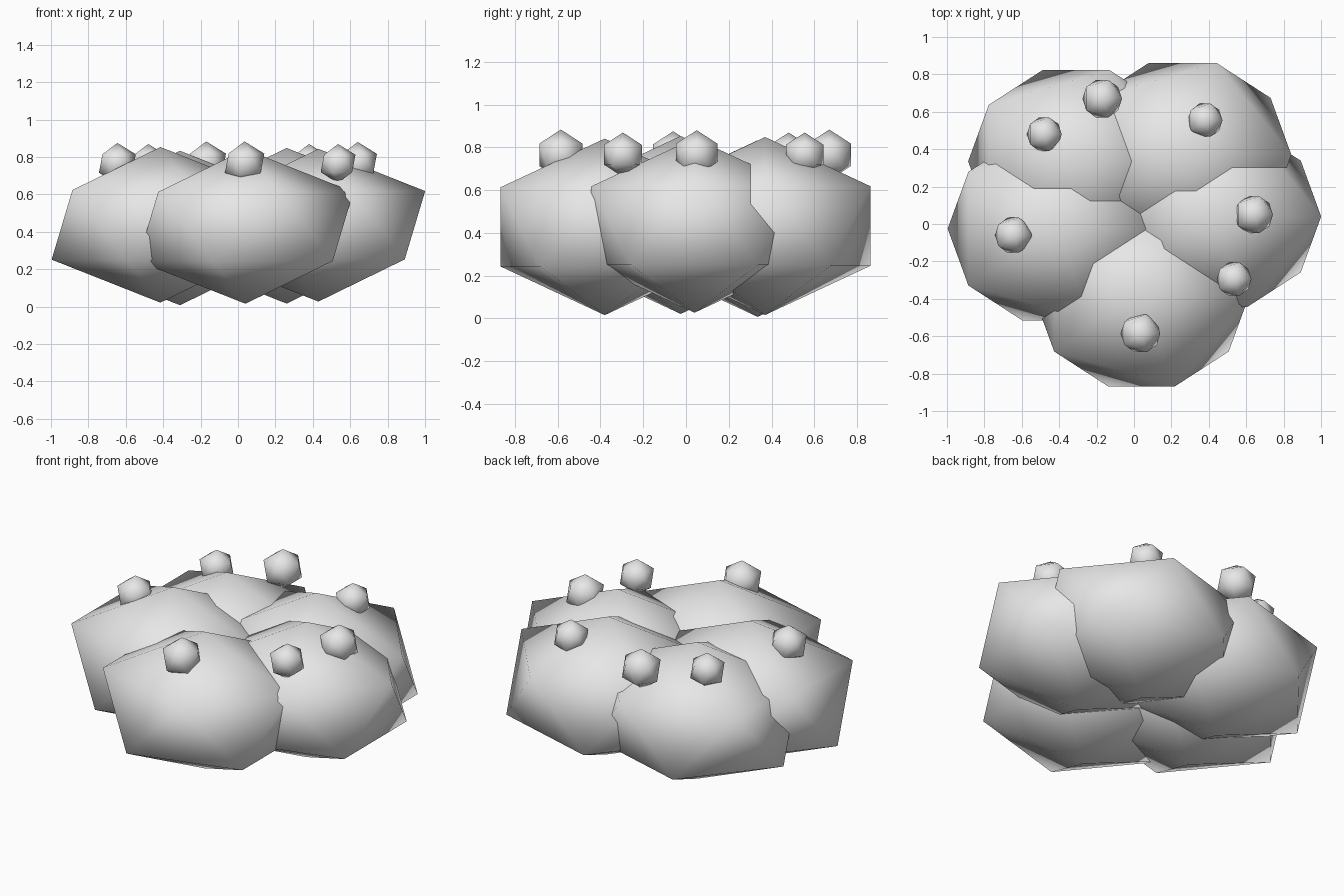
import bpy

if "Cube" in bpy.data.objects:
    bpy.data.objects.remove(bpy.data.objects["Cube"])

# one plain grey for the whole shrub
grey = bpy.data.materials.new("light_grey")
grey.diffuse_color = (0.8, 0.8, 0.8, 1)
grey.use_nodes = True
grey.node_tree.nodes["Principled BSDF"].inputs["Base Color"].default_value = grey.diffuse_color


def ball(name, centre, radii):
    """Smooth-shaded icosahedron, scaled per axis."""
    bpy.ops.mesh.primitive_ico_sphere_add(subdivisions=1, radius=1, location=centre)
    ob = bpy.context.object
    ob.name = name
    ob.scale = radii
    bpy.ops.object.transform_apply(location=False, rotation=False, scale=True)
    bpy.ops.object.shade_smooth()
    ob.data.materials.append(grey)


# overlapping leaf clumps: x, y, z, radius
clumps = {
    "front_clump": (0.04, -0.38, 0.428, 0.645),
    "right_clump": (0.43, 0.04, 0.435, 0.638),
    "back_right_clump": (0.26, 0.37, 0.432, 0.65),
    "back_left_clump": (-0.31, 0.335, 0.42, 0.645),
    "left_clump": (-0.415, -0.025, 0.437, 0.65),
}
for name, (x, y, z, r) in clumps.items():
    ball(name, (x, y, z), (r, r * 0.89, r * 0.64))

# berries resting on the clumps: x, y, radius
berries = [
    (0.035, -0.585, 0.118), (0.535, -0.295, 0.104), (0.64, 0.05, 0.115),
    (0.38, 0.555, 0.104), (-0.17, 0.67, 0.118), (-0.48, 0.48, 0.104),
    (-0.645, -0.06, 0.110),
]
for i, (x, y, r) in enumerate(berries):
    ball(f"berry_{i + 1}", (x, y, 0.765), (r, r, r))
